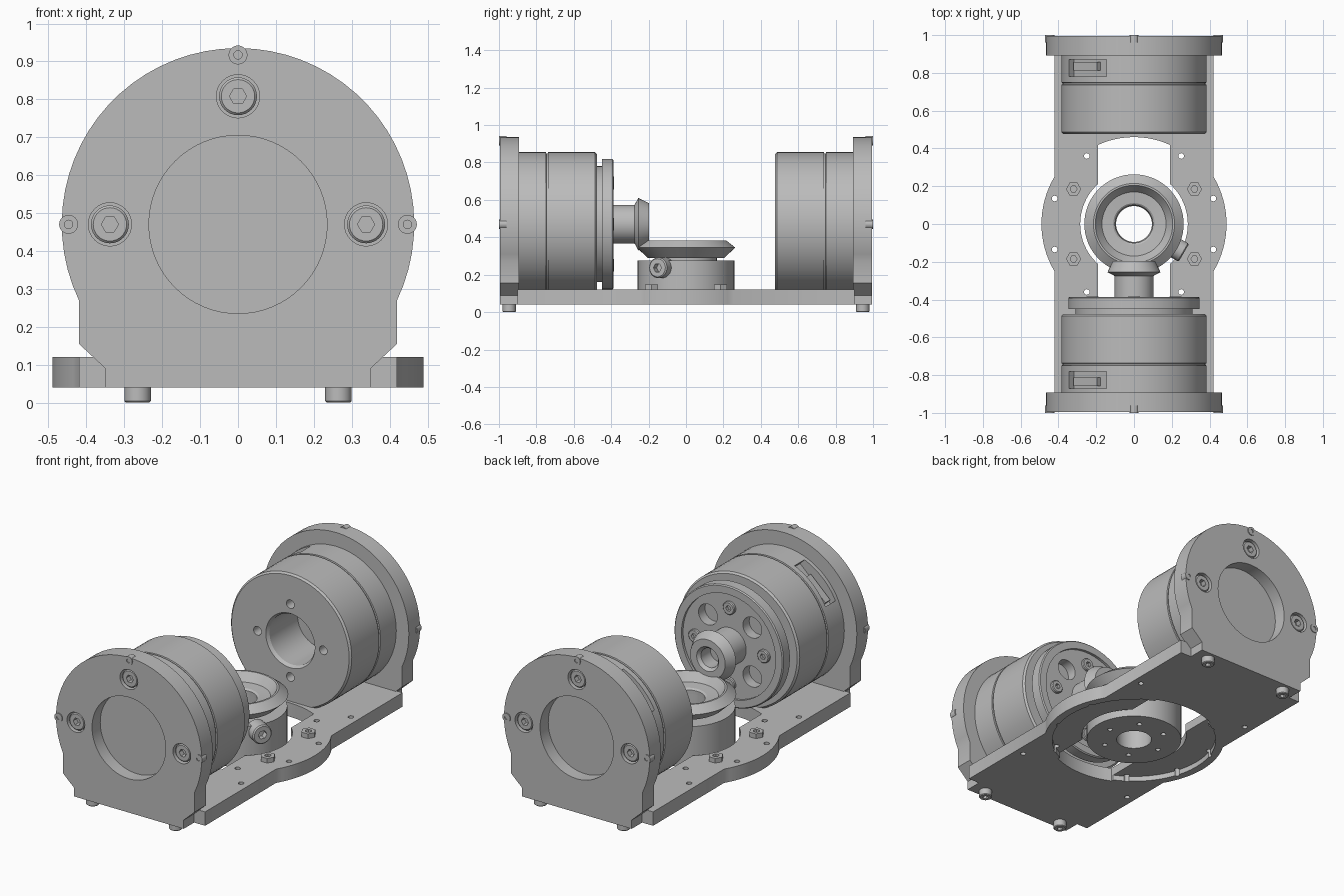
import bpy, bmesh
from math import cos, sin, radians, pi, acos, degrees
from mathutils import Vector, Matrix

cube = bpy.data.objects.get("Cube")
if cube:
    bpy.data.objects.remove(cube, do_unlink=True)

GREY = (0.5, 0.5, 0.5, 1)
metal = bpy.data.materials.new("machined grey")
metal.use_nodes = True
metal.diffuse_color = GREY
metal.node_tree.nodes["Principled BSDF"].inputs["Base Color"].default_value = GREY
parts = []
UP = (0, 0, 1)
AXIS_Z = 0.47          # height of the drive axis


def finish(bm, name):
    bmesh.ops.remove_doubles(bm, verts=bm.verts, dist=1e-5)
    bmesh.ops.recalc_face_normals(bm, faces=bm.faces)
    mesh = bpy.data.meshes.new(name)
    bm.to_mesh(mesh)
    bm.free()
    mesh.materials.append(metal)
    ob = bpy.data.objects.new(name, mesh)
    bpy.context.collection.objects.link(ob)
    parts.append(ob)
    return ob


def lathe(name, profile, loc=(0, 0, 0), axis=UP, steps=64, closed=False):
    """Revolve (radius, height) points about an axis through loc."""
    bm = bmesh.new()
    pts = profile + profile[:1] if closed else profile
    vs = [bm.verts.new((r, 0, h)) for r, h in pts]
    es = [bm.edges.new(p) for p in zip(vs, vs[1:])]
    bmesh.ops.spin(bm, geom=vs + es, cent=(0, 0, 0), axis=UP, angle=2 * pi, steps=steps)
    rot = Vector(UP).rotation_difference(Vector(axis)).to_matrix().to_4x4()
    bmesh.ops.transform(bm, matrix=Matrix.Translation(loc) @ rot, verts=bm.verts)
    return finish(bm, name)


def rod(name, r, h0, h1, loc=(0, 0, 0), axis=UP, steps=32):
    return lathe(name, [(0, h0), (r, h0), (r, h1), (0, h1)], loc, axis, steps)


def prism(name, points, offset):
    """Extrude a 3D outline by an offset vector."""
    bm = bmesh.new()
    face = bm.faces.new([bm.verts.new(p) for p in points])
    ext = bmesh.ops.extrude_face_region(bm, geom=[face])
    bmesh.ops.translate(bm, vec=offset, verts=[g for g in ext["geom"] if isinstance(g, bmesh.types.BMVert)])
    return finish(bm, name)


def box(name, size, matrix):
    bm = bmesh.new()
    bmesh.ops.create_cube(bm, size=1, matrix=matrix @ Matrix.Diagonal((*size, 1)))
    return finish(bm, name)


def cut(ob, *cutters):
    for c in cutters:
        mod = ob.modifiers.new("cut", "BOOLEAN")
        mod.operation, mod.solver, mod.object = "DIFFERENCE", "EXACT", c
        bpy.context.view_layer.objects.active = ob
        bpy.ops.object.modifier_apply(modifier=mod.name)
        parts.remove(c)
        bpy.data.objects.remove(c, do_unlink=True)


def cap_screw(name, r, h0, h1, loc, axis):
    """Cylinder head with a hexagonal socket."""
    b = r * 0.12
    ob = lathe(name, [(0, h0), (r, h0), (r, h1 - b), (r - b, h1), (0, h1)], loc, axis, 32)
    cut(ob, rod("socket", r * 0.45, h1 - r * 0.6, h1 + 0.02, loc, axis, 6))


def arc(r, a0, a1, n):
    return [(r * cos(radians(a0 + (a1 - a0) * i / n)), r * sin(radians(a0 + (a1 - a0) * i / n)))
            for i in range(n + 1)]


# Base plate with bulged middle, through slot and shallow round recess below
a = degrees(acos(0.42 / 0.49))
outline = [(0.42, -0.9)] + arc(0.49, -a, a, 16) + [(0.42, 0.9)]
outline += [(-x, -y) for x, y in outline]
base = prism("base_plate", [(x, y, 0.04) for x, y in outline], (0, 0, 0.08))
a = degrees(acos(0.19 / 0.46))
slot = arc(0.46, a, 180 - a, 12)
slot += [(-x, -y) for x, y in slot]
cut(base, prism("slot", [(x, y, 0) for x, y in slot], (0, 0, 0.2)),
    rod("hub_clearance", 0.285, 0, 0.2, steps=64),
    rod("round_recess", 0.446, 0, 0.07, steps=64))
for sx in (-1, 1):
    for sy in (-1, 1):
        for x, y in ((0.42, 0.135), (0.25, 0.36), (0.37, 0.5)):
            cut(base, rod("hole", 0.015, 0, 0.2, (sx * x, sy * y, 0), steps=16))
        lathe("hex_nut", [(0.018, 0.11), (0.04, 0.11), (0.04, 0.147), (0.018, 0.147)],
              (sx * 0.32, sy * 0.185, 0), steps=6, closed=True)

# Matching drive units at both ends
for s, side in ((-1, "front"), (1, "back")):
    out = (0, s, 0)
    centre = (0, 0, AXIS_Z)

    # End plate: round top, straight flanks, narrow foot
    a = degrees(acos(0.42 / 0.465))
    half = [(0.35, 0.04), (0.35, 0.09), (0.42, 0.155)]
    edge = half + [(x, z + AXIS_Z) for x, z in arc(0.465, -a, 180 + a, 44)]
    edge += [(-x, z) for x, z in reversed(half)]
    plate = prism(side + "_end_plate", [(x, s * 0.893, z) for x, z in edge], (0, s * 0.102, 0))
    cut(plate, rod("window", 0.235, 0.92, 1.1, centre, out, 64))
    for dx, dz in ((1, 0), (0, 1), (-1, 0)):
        loc = (dx * 0.338, 0, AXIS_Z + dz * 0.338)
        cut(plate, rod("counterbore", 0.057, 0.95, 1.1, loc, out))
        cap_screw(side + "_plate_screw", 0.05, 0.94, 0.987, loc, out)
        lathe(side + "_bushing", [(0.011, 0.96), (0.025, 0.96), (0.025, 1.0), (0.011, 1.0)],
              (dx * 0.447, 0, AXIS_Z + dz * 0.447), out, 24, True)
    for x in (-0.265, 0.265):
        cap_screw(side + "_foot_screw", 0.035, -0.05, 0, (x, s * 0.945, 0), (0, 0, -1))

    # Motor body with a groove and a connector pocket
    motor = lathe(side + "_motor",
                  [(0, 0.477), (0.375, 0.477), (0.385, 0.487), (0.385, 0.737), (0.378, 0.739),
                   (0.378, 0.747), (0.385, 0.749), (0.385, 0.9), (0, 0.9)], centre, out, 72)
    tilt = Matrix.Translation((0, s * 0.825, AXIS_Z)) @ Matrix.Rotation(radians(-43), 4, "Y")
    cut(motor, box("pocket", (0.27, 0.09, 0.1), tilt @ Matrix.Translation((0, 0, 0.37))))
    box(side + "_connector", (0.17, 0.045, 0.03),
        tilt @ Matrix.Translation((-0.03, s * 0.01, 0.332)))
    if s > 0:
        cut(motor, lathe("bore", [(0, 0.46), (0.167, 0.46), (0.145, 0.495), (0.145, 0.75), (0, 0.75)],
                         centre, out))
        for i in range(4):
            p = (0.21 * cos(i * pi / 2), 0, AXIS_Z + 0.21 * sin(i * pi / 2))
            cut(motor, rod("mount_hole", 0.025, 0.4, 0.55, p, out, 20))

# Output flange on the front motor, facing the middle
inward, centre = (0, 1, 0), (0, 0, AXIS_Z)
flange = lathe("output_flange",
               [(0, -0.5), (0.31, -0.5), (0.31, -0.45), (0.348, -0.45), (0.348, -0.393), (0.342, -0.387),
                (0.3, -0.387), (0.3, -0.402), (0, -0.402)], centre, inward, 72)
for i in range(4):
    t = i * pi / 2
    loc = (0.22 * cos(t), 0, AXIS_Z + 0.22 * sin(t))
    cap_screw("flange_screw", 0.037, -0.43, -0.385, loc, inward)
    t += pi / 4
    loc = (0.2 * cos(t), 0, AXIS_Z + 0.2 * sin(t))
    cut(flange, rod("flange_hole", 0.06, -0.46, -0.3, loc, inward))

# Pinion with shaft and blind bore
lathe("pinion", [(0, -0.41), (0.103, -0.41), (0.103, -0.275), (0.14, -0.255), (0.112, -0.197),
                 (0.07, -0.197), (0.055, -0.215), (0.055, -0.3), (0, -0.3)], centre, inward)

# Central hub, with the ring gear above it
hub = lathe("hub", [(0.095, 0.045), (0.258, 0.045), (0.258, 0.275), (0.165, 0.275),
                    (0.165, 0.3), (0.1, 0.3)], closed=True)
for i in range(6):
    t = i * pi / 3
    cut(hub, rod("hub_hole", 0.014, 0, 0.1, (0.17 * cos(t), 0.17 * sin(t), 0), steps=16))
lathe("ring_gear", [(0.1, 0.285), (0.205, 0.29), (0.263, 0.345), (0.215, 0.383),
                    (0.205, 0.383), (0.17, 0.335), (0.11, 0.33), (0.1, 0.322)], closed=True)

# Radial clamp screw in the hub
t = radians(-30)
cap_screw("clamp_screw", 0.055, 0.22, 0.305, (0, 0, 0.237), (cos(t), sin(t), 0))

# Smooth round walls, crisp edges
bpy.ops.object.select_all(action="DESELECT")
for ob in parts:
    ob.select_set(True)
bpy.context.view_layer.objects.active = parts[0]
bpy.ops.object.shade_smooth_by_angle(angle=radians(30))
